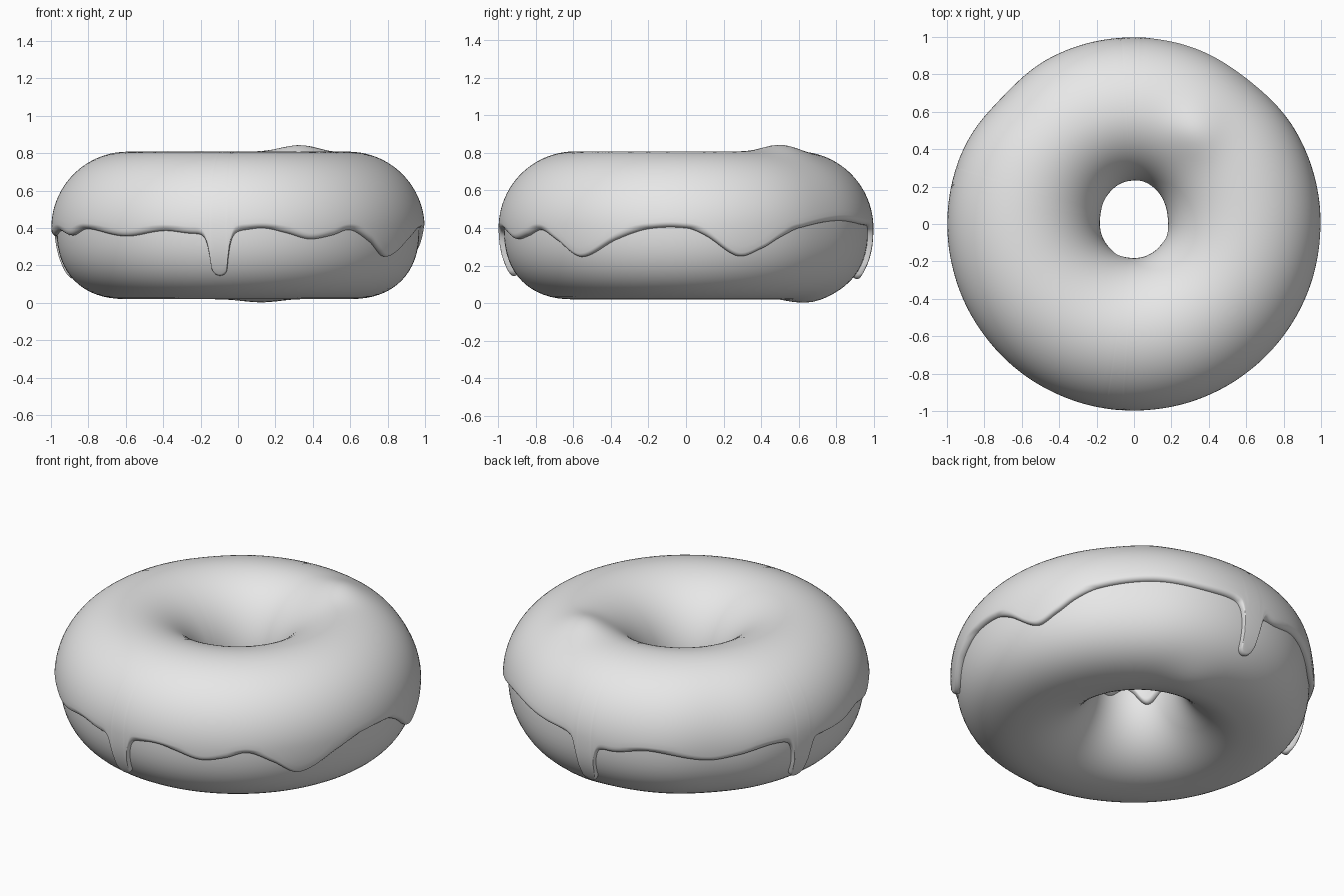
import bpy, bmesh, math
from math import sin, cos, radians, exp, pi

if "Cube" in bpy.data.objects:
    bpy.data.objects.remove(bpy.data.objects["Cube"])

CZ, RAD = 0.40, 0.38          # height of ring centre, dough tube radius
ICE = 0.028                   # icing thickness

grey = bpy.data.materials.new("light grey")
grey.diffuse_color = (0.8, 0.8, 0.8, 1)
grey.use_nodes = True
grey.node_tree.nodes["Principled BSDF"].inputs["Base Color"].default_value = grey.diffuse_color


def ang_diff(a, b):
    return (a - b + 180) % 360 - 180


def power(v, e):
    return math.copysign(abs(v) ** e, v)


def ring_point(az, phi, t):
    """Point on the slightly lumpy ring, t above the dough surface."""
    a = radians(az)
    c, s = cos(phi), sin(phi)
    e = 2 / 2.35 if (s < 0 and c > 0) else 1.0      # fuller lower outside
    r = 0.59 + (RAD + t) * power(c, e)
    z = CZ + (RAD + t) * power(s, e)
    if c > 0:       # shallow dents in the outline
        r -= c * (0.02 * exp(-(ang_diff(az, 136) / 13) ** 2)
                  + 0.010 * exp(-(ang_diff(az, 50) / 13) ** 2))
    else:           # hole stretched towards the back
        r -= c * 0.05 * max(0, sin(a)) ** 2
    x, y = r * cos(a), r * sin(a)
    if s > 0:       # bump on top
        z += 0.035 * s * exp(-((x - 0.33) ** 2 + (y - 0.50) ** 2) / 0.022)
    else:           # bump underneath
        z += 0.02 * s * exp(-((x - 0.13) ** 2 + (y - 0.66) ** 2) / 0.022)
    return x, y, z


# Lower edge of the icing: (direction in degrees, height), then the long drips
EDGE = [(0, .40), (6, .36), (16.5, .25), (24.5, .29), (31, .35), (38.5, .40),
        (56, .44), (74, .42), (84, .41), (100, .36), (113, .39), (132, .335),
        (142, .35), (154, .385), (172, .36), (184, .36), (194, .385),
        (205, .36), (214, .395), (232, .355), (246, .385), (256, .37),
        (272, .39), (278, .40), (285, .375), (293, .34), (301, .36),
        (308, .39), (316, .33), (325, .245), (338, .34), (348, .395)]
DRIPS = [(264, .145), (91, .13), (165, .13)]


def edge_height(az):
    n = len(EDGE)
    for i in range(n):
        a0, z0 = EDGE[i]
        a1, z1 = EDGE[(i + 1) % n]
        span = (a1 - a0) % 360
        d = (az - a0) % 360
        if d <= span:
            ap, zp = EDGE[i - 1]
            an, zn = EDGE[(i + 2) % n]
            m0 = (z1 - zp) / ((a1 - ap) % 360) * span
            m1 = (zn - z0) / ((an - a0) % 360) * span
            u = d / span
            z = ((2*u**3 - 3*u*u + 1) * z0 + (u**3 - 2*u*u + u) * m0
                 + (3*u*u - 2*u**3) * z1 + (u**3 - u*u) * m1)
            break
    w = 2.6
    for a, tip in DRIPS:
        d = abs(ang_diff(az, a))
        if d < w:
            z = tip + 0.045 * (1 - math.sqrt(1 - (d / w) ** 2))
        else:
            z -= max(0, z - tip - 0.045) * exp(-(d - w) / 1.0)
    return z


def edge_phi(az):
    k = (edge_height(az) - CZ) / (RAD + 0.01)
    return math.asin(k) if k > 0 else -math.asin(abs(k) ** (2.35 / 2))


def make_object(name, columns, closed):
    """Skin a ring of point columns into a smooth mesh."""
    bm = bmesh.new()
    cols = [[bm.verts.new(p) for p in col] for col in columns]
    rows = len(cols[0])
    for i in range(len(cols)):
        a, b = cols[i], cols[(i + 1) % len(cols)]
        for j in range(rows if closed else rows - 1):
            k = (j + 1) % rows
            bm.faces.new((a[j], b[j], b[k], a[k]))
    bmesh.ops.recalc_face_normals(bm, faces=bm.faces[:])
    for f in bm.faces:
        f.smooth = True
    me = bpy.data.meshes.new(name)
    bm.to_mesh(me)
    bm.free()
    me.materials.append(grey)
    ob = bpy.data.objects.new(name, me)
    bpy.context.collection.objects.link(ob)
    return ob


# Dough ring
dough = [[ring_point(i * 2.5, -pi + 2 * pi * j / 64, 0) for j in range(64)]
         for i in range(144)]
make_object("dough", dough, True)

# Icing: rolled lip on the inside, over the top, rolled lip on the outside
ROLL, STEPS, MAIN = 0.07, 6, 44
icing = []
for i in range(800):
    az = i * 360 / 800
    lo = edge_phi(az)
    hi = pi + 0.05 + 0.09 * sin(radians(az * 4)) + 0.05 * sin(radians(az * 7 + 40))
    col = [ring_point(az, lo, -0.006)]
    for j in range(STEPS):
        q = (pi / 2) * j / STEPS
        col.append(ring_point(az, lo + ROLL * (1 - cos(q)), ICE * sin(q)))
    for j in range(MAIN + 1):
        phi = lo + ROLL + (hi - lo - 2 * ROLL) * j / MAIN
        col.append(ring_point(az, phi, ICE))
    for j in reversed(range(STEPS)):
        q = (pi / 2) * j / STEPS
        col.append(ring_point(az, hi - ROLL * (1 - cos(q)), ICE * sin(q)))
    col.append(ring_point(az, hi, -0.006))
    icing.append(col)
make_object("icing", icing, False)
